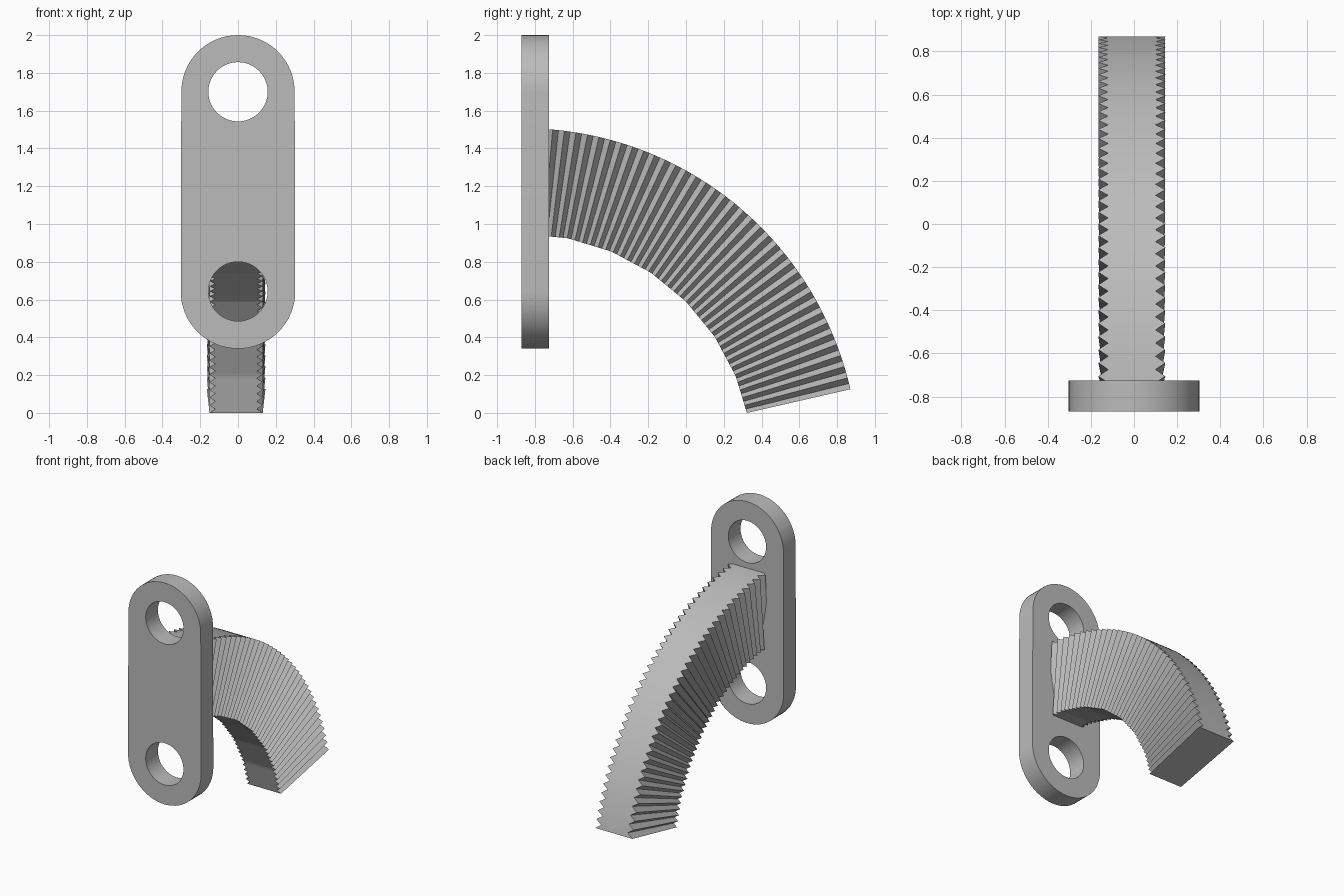
import bpy, bmesh
from math import sin, cos, pi, radians

if "Cube" in bpy.data.objects:
    bpy.data.objects.remove(bpy.data.objects["Cube"], do_unlink=True)

GREY = (0.5, 0.5, 0.5, 1.0)
grey = bpy.data.materials.new("plain grey")
grey.use_nodes = True
grey.diffuse_color = GREY
grey.node_tree.nodes["Principled BSDF"].inputs["Base Color"].default_value = GREY


def add_object(name, bm):
    bmesh.ops.recalc_face_normals(bm, faces=bm.faces)
    mesh = bpy.data.meshes.new(name)
    bm.to_mesh(mesh)
    bm.free()
    mesh.materials.append(grey)
    obj = bpy.data.objects.new(name, mesh)
    bpy.context.collection.objects.link(obj)
    return obj


def arc(cz, radius, start, end, steps):
    return [(radius * cos(start + (end - start) * i / steps),
             cz + radius * sin(start + (end - start) * i / steps)) for i in range(steps + 1)]


# Mounting plate: rounded slot outline with two round holes
LOW, HIGH = 0.643, 1.70
FRONT, BACK = -0.87, -0.725
outline = arc(HIGH, 0.30, 0, pi, 32) + arc(LOW, 0.303, pi, 2 * pi, 32)
loops = [outline] + [arc(z, 0.157, 0, 2 * pi, 48)[:-1] for z in (LOW, HIGH)]
curve = bpy.data.curves.new("plate_outline", "CURVE")
curve.dimensions = "2D"
curve.fill_mode = "BOTH"
curve.extrude = (BACK - FRONT) / 2
for loop in loops:
    spline = curve.splines.new("POLY")
    spline.points.add(len(loop) - 1)
    for point, (x, z) in zip(spline.points, loop):
        point.co = (x, z, 0, 1)
    spline.use_cyclic_u = True
helper = bpy.data.objects.new("plate_outline", curve)
bpy.context.collection.objects.link(helper)
bpy.context.view_layer.update()
filled = helper.evaluated_get(bpy.context.evaluated_depsgraph_get())
bm = bmesh.new()
bm.from_mesh(filled.to_mesh())
filled.to_mesh_clear()
bpy.data.objects.remove(helper, do_unlink=True)
bmesh.ops.remove_doubles(bm, verts=bm.verts, dist=0.0005)
for v in bm.verts:
    x, z, depth = v.co
    v.co = (x, (FRONT + BACK) / 2 - depth, z)
plate = add_object("mounting_plate", bm)
bpy.ops.object.select_all(action="DESELECT")
plate.select_set(True)
bpy.context.view_layer.objects.active = plate
bpy.ops.object.shade_smooth_by_angle(angle=radians(30))

# Curved arm: radial sawtooth sides, smooth outer arc, faceted inner arc
CY, CZ = -0.864, -0.272
INNER, OUTER = 1.22, 1.779
END_ANGLE, PITCH, TEETH = 12.9, 2.0, 37
FACET = 11.25
bm = bmesh.new()
rings = []
for i in range(2 * TEETH + 1):
    angle = END_ANGLE + i * PITCH / 2
    off_middle = angle % FACET - FACET / 2
    inner = INNER * cos(radians(FACET / 2)) / cos(radians(off_middle))
    ring = []
    for r, side in ((OUTER, -1), (OUTER, 1), (inner, 1), (inner, -1)):
        # tooth depth grows with the radius
        tooth = 0.045 * r / OUTER if i % 2 == 0 else 0
        x = -0.01 + side * (0.11 + tooth)
        ring.append(bm.verts.new((x, CY + r * cos(radians(angle)), CZ + r * sin(radians(angle)))))
    rings.append(ring)
for a, b in zip(rings, rings[1:]):
    for k in range(4):
        n = (k + 1) % 4
        bm.faces.new((a[k], a[n], b[n], b[k]))
bm.faces.new(rings[0])
bm.faces.new(rings[-1])
add_object("ribbed_arm", bm)
